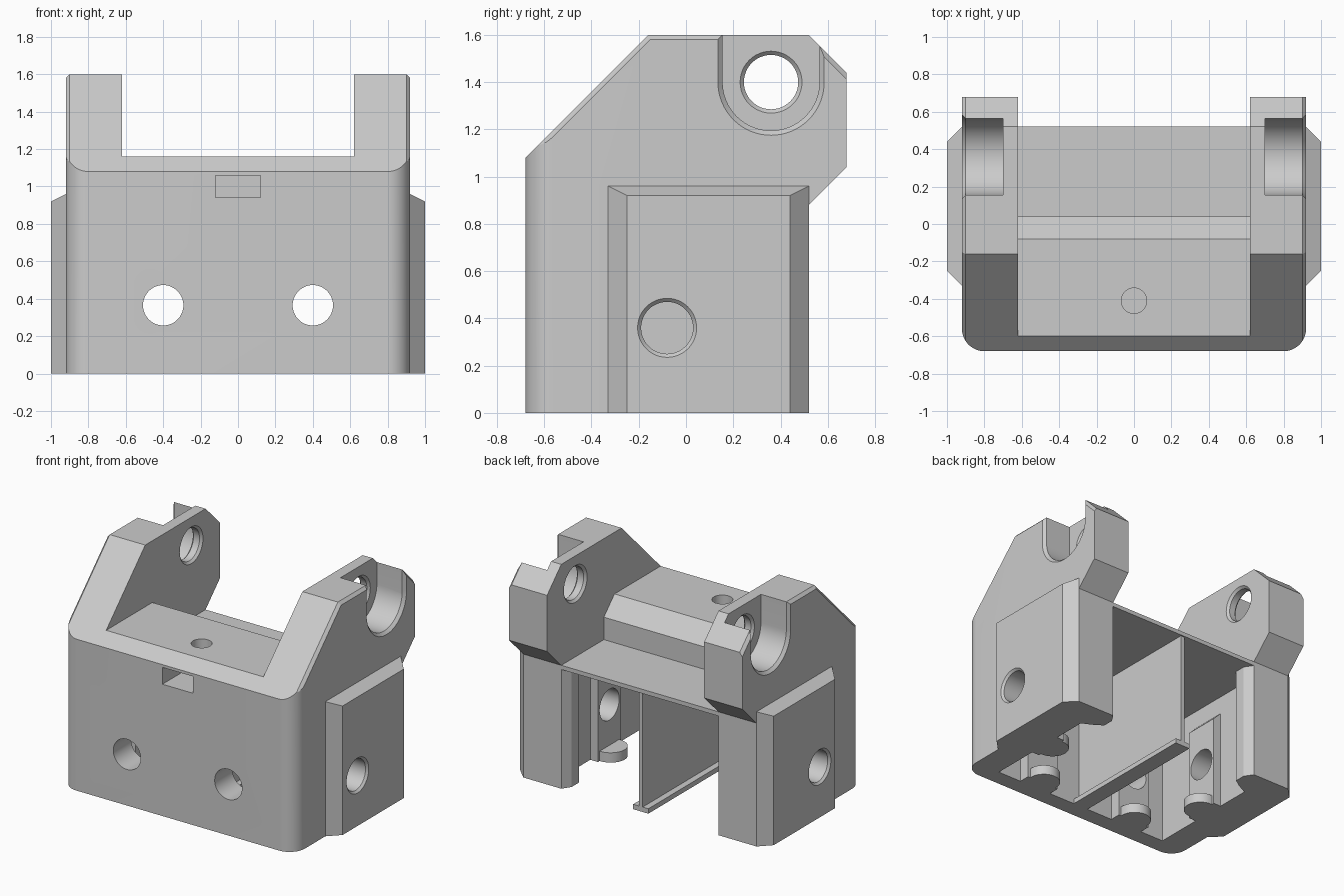
import bpy, bmesh
from math import sin, cos, pi, radians
from mathutils import Vector

if "Cube" in bpy.data.objects:
    bpy.data.objects.remove(bpy.data.objects["Cube"], do_unlink=True)

grey = bpy.data.materials.new("plain grey")
grey.use_nodes = True
COLOUR = (0.6, 0.6, 0.6, 1)
grey.diffuse_color = COLOUR
grey.node_tree.nodes["Principled BSDF"].inputs["Base Color"].default_value = COLOUR

PLACE = {"x": lambda u, v, d: (d, u, v),
         "y": lambda u, v, d: (u, d, v),
         "z": lambda u, v, d: (u, v, d)}


def loft(name, axis, a, start, b, end=None, bevel=None):
    """Solid between two matching profiles at depths a and b along an axis."""
    bm = bmesh.new()
    put = PLACE[axis]
    low = [bm.verts.new(put(u, v, a)) for u, v in start]
    high = [bm.verts.new(put(u, v, b)) for u, v in (end or start)]
    bm.faces.new(low)
    bm.faces.new(high)
    n = len(low)
    for i in range(n):
        j = (i + 1) % n
        bm.faces.new((low[i], low[j], high[j], high[i]))
    bmesh.ops.recalc_face_normals(bm, faces=bm.faces)
    if bevel:
        rim = [e for e in bm.edges if bevel(e)]
        bmesh.ops.bevel(bm, geom=rim, offset=0.02, segments=1, affect="EDGES")
    mesh = bpy.data.meshes.new(name)
    bm.to_mesh(mesh)
    bm.free()
    ob = bpy.data.objects.new(name, mesh)
    mesh.materials.append(grey)
    bpy.context.collection.objects.link(ob)
    return ob


def rect(u0, u1, v0, v1):
    return [(u0, v0), (u1, v0), (u1, v1), (u0, v1)]


def arc(u, v, r, a0=0, a1=360, n=48):
    full = abs(a1 - a0) == 360
    return [(u + r * cos(radians(a0 + (a1 - a0) * i / n)),
             v + r * sin(radians(a0 + (a1 - a0) * i / n)))
            for i in range(n if full else n + 1)]


def combine(target, tool, operation="DIFFERENCE"):
    mod = target.modifiers.new("combine", "BOOLEAN")
    mod.operation, mod.solver, mod.object = operation, "EXACT", tool
    bpy.context.view_layer.update()
    graph = bpy.context.evaluated_depsgraph_get()
    mesh = bpy.data.meshes.new_from_object(target.evaluated_get(graph))
    target.modifiers.clear()
    target.data = mesh
    bpy.data.objects.remove(tool, do_unlink=True)


def upper_rim(e):
    """Outer edges along the ear slopes and top."""
    p, q = (v.co for v in e.verts)
    return abs(p.x - q.x) < 0.001 and min(p.z, q.z) > 1.07 and abs(p.y - q.y) > 0.01


# Housing with both ears, rounded at the front corners
side = [(-.68, 0), (-.68, 1.08), (-.16, 1.6), (.52, 1.6), (.68, 1.44),
        (.68, 1.04), (.52, .88), (.52, 0)]
body = loft("housing", "x", -.92, side, .92, bevel=upper_rim)
plan = (arc(-.8, -.56, .12, 180, 270, 12) + arc(.8, -.56, .12, 270, 360, 12)
        + [(.92, .8), (-.92, .8)])
combine(body, loft("rounding", "z", -.1, plan, 1.7), "INTERSECT")

# Stepped deck between the ears
deck = [(-.9, 1.16), (-.08, 1.16), (.04, 1.04), (.04, .88), (.9, .88), (.9, 2), (-.9, 2)]
combine(body, loft("deck_cut", "x", -.62, deck, .62))

# Cavity, open below and behind, leaving a pillar at each back corner
half = [(.72, -.56), (.72, .3), (.64, .34), (.58, .38), (.58, .46), (.62, .52), (.62, .9)]
cavity = half + [(-x, y) for x, y in reversed(half)]
combine(body, loft("cavity_cut", "z", -.1, cavity, .85))

for s in (-1, 1):
    # Bevelled side plate
    combine(body, loft("side_plate", "x", s * .92, rect(-.33, .52, 0, .96),
                       s, rect(-.25, .44, 0, .92)), "UNION")
    # Bosses behind the screw holes, with rounded feet
    x = s * .4
    combine(body, loft("front_boss", "x", x - .13,
                       [(-.6, 0), (-.48, 0), (-.48, .66), (-.56, .74), (-.6, .74)],
                       x + .13), "UNION")
    combine(body, loft("front_foot", "z", 0, arc(x, -.47, .11, 0, 180, 20)
                       + [(x - .11, -.6), (x + .11, -.6)], .07), "UNION")
    combine(body, loft("side_boss", "y", -.21,
                       [(s * .8, 0), (s * .66, 0), (s * .66, .66), (s * .72, .72), (s * .8, .72)],
                       .05), "UNION")
    foot = arc(.65, -.08, .11, 90, 270, 20) + [(.8, -.19), (.8, .03)]
    combine(body, loft("side_foot", "z", 0, [(s * u, v) for u, v in foot], .07), "UNION")

    # Screw holes in the front and sides
    combine(body, loft("front_hole", "y", -.9, arc(x, .365, .108), -.3))
    combine(body, loft("side_hole", "x", s * .5, arc(-.08, .36, .11), s * 1.1))
    combine(body, loft("side_sink", "x", s * .985, arc(-.08, .36, .11),
                       s * 1.005, arc(-.08, .36, .13)))

    # Round-bottomed pocket in each ear, with a chamfered rim
    def pocket(r):
        return arc(.36, 1.4, r, 180, 360, 32) + [(.36 + r, 1.8), (.36 - r, 1.8)]
    combine(body, loft("pocket_cut", "x", s * .7, pocket(.205), s))
    combine(body, loft("pocket_rim", "x", s * .9, pocket(.205), s * .921, pocket(.226)))

    # Pivot hole, chamfered on both faces
    combine(body, loft("pivot_hole", "x", s * .5, arc(.36, 1.4, .115), s * .8))
    for a, b in ((.636, .619), (.684, .701)):
        combine(body, loft("pivot_sink", "x", s * a, arc(.36, 1.4, .115),
                           s * b, arc(.36, 1.4, .132)))

# Front slot and the deck hole that meets it
combine(body, loft("slot_cut", "x", -.12, rect(-.9, -.3, .94, 1.06), .12))
combine(body, loft("deck_hole", "z", 1, arc(0, -.41, .068), 1.3))

# Central divider with a foot flange
divider = loft("divider", "y", -.57, [(-.06, 0), (.06, 0), (.06, .035), (.015, .035), (.015, .86),
                                     (-.015, .86), (-.015, .035), (-.06, .035)], .51)

# Smooth shading with sharp edges kept
for ob in (body, divider):
    bpy.ops.object.select_all(action="DESELECT")
    ob.select_set(True)
    bpy.context.view_layer.objects.active = ob
    bpy.ops.object.shade_smooth_by_angle(angle=radians(30))
